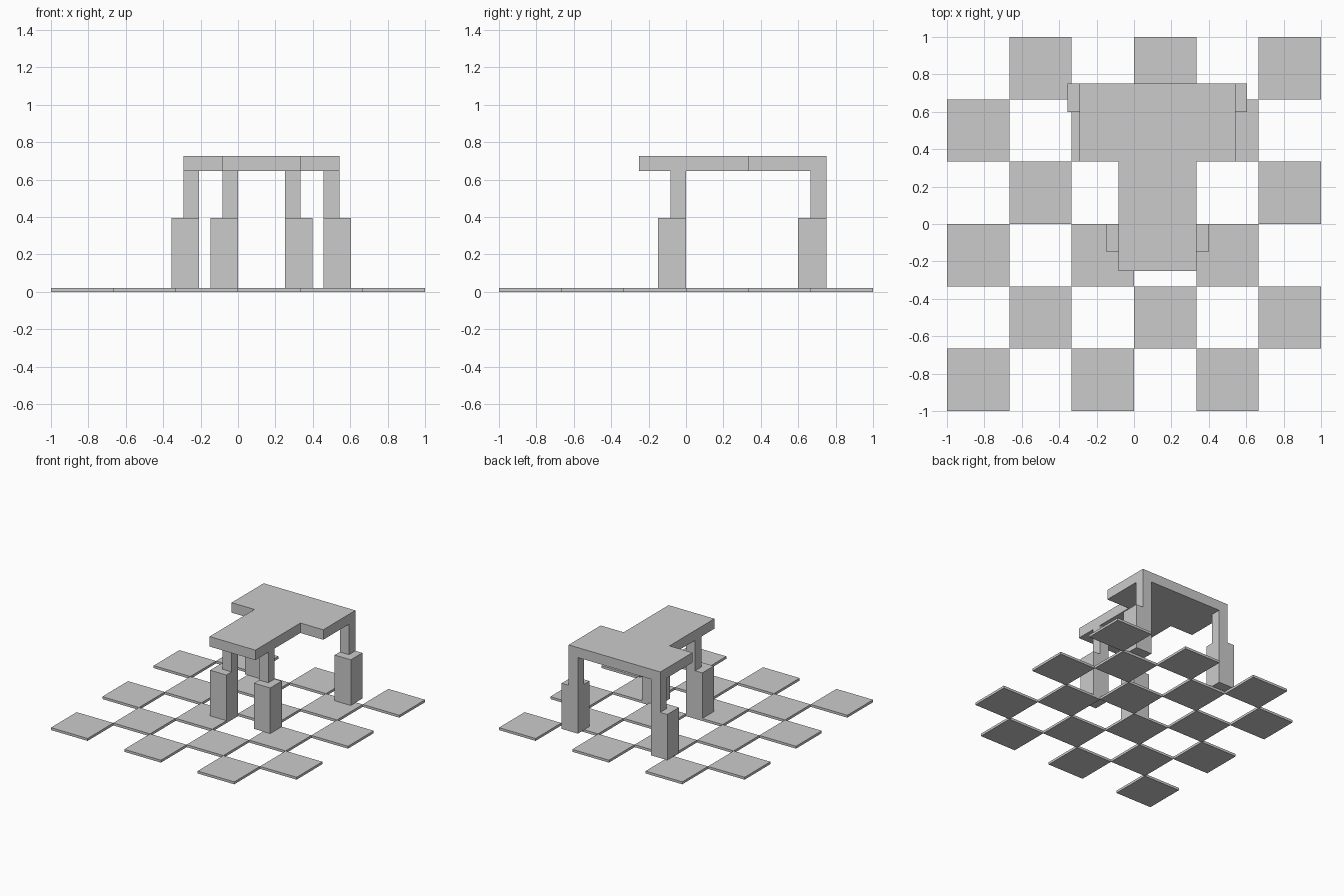
import bpy, bmesh

if "Cube" in bpy.data.objects:
    bpy.data.objects.remove(bpy.data.objects["Cube"])

CELL = 1 / 3          # floor tile size
CX = 0.125            # table's mirror line
U = 1 / 12            # post width
FLOOR, PAD, UNDER, TOP = 0.02, 0.395, 0.645, 0.727


def box(name, lo, hi):
    bm = bmesh.new()
    bmesh.ops.create_cube(bm, size=1)
    for v in bm.verts:
        v.co = [(a + b) / 2 + c * (b - a) for a, b, c in zip(lo, hi, v.co)]
    me = bpy.data.meshes.new(name)
    bm.to_mesh(me)
    bm.free()
    ob = bpy.data.objects.new(name, me)
    bpy.context.collection.objects.link(ob)
    return ob


def mirrored_box(name, x0, x1, y0, y1, z0, z1):
    # x is measured outward from the mirror line
    for side, s in (("left", -1), ("right", 1)):
        xs = sorted((CX + s * x0, CX + s * x1))
        box(f"{side}_{name}", (xs[0], y0, z0), (xs[1], y1, z1))


# Checkerboard floor tiles
for row in range(6):
    for col in range(row % 2, 6, 2):
        x, y = -1 + col * CELL, -1 + row * CELL
        box(f"floor_tile_{row}_{col}", (x, y, 0), (x + CELL, y + CELL, FLOOR))

# T-shaped table top, extruded from one outline
half = [(2.5 * U, -0.25), (2.5 * U, CELL), (5 * U, CELL), (5 * U, 0.75)]
outline = [(CX + x, y) for x, y in half] + [(CX - x, y) for x, y in reversed(half)]
bm = bmesh.new()
face = bm.faces.new([bm.verts.new((x, y, UNDER)) for x, y in outline])
ext = bmesh.ops.extrude_face_region(bm, geom=[face])
up = [g for g in ext["geom"] if isinstance(g, bmesh.types.BMVert)]
bmesh.ops.translate(bm, vec=(0, 0, TOP - UNDER), verts=up)
bmesh.ops.recalc_face_normals(bm, faces=bm.faces)
me = bpy.data.meshes.new("table_top")
bm.to_mesh(me)
bm.free()
bpy.context.collection.objects.link(bpy.data.objects.new("table_top", me))

# Back legs: slim post on a thicker foot
mirrored_box("back_post", 4 * U, 5 * U, 0.75 - U, 0.75, PAD, UNDER)
mirrored_box("back_foot", 4 * U, 0.48, 0.60, 0.75, FLOOR, PAD)

# Front legs
mirrored_box("front_post", 1.5 * U, 2.5 * U, -U, 0, PAD, UNDER)
mirrored_box("front_foot", 1.5 * U, 0.273, -0.15, 0, FLOOR, PAD)
